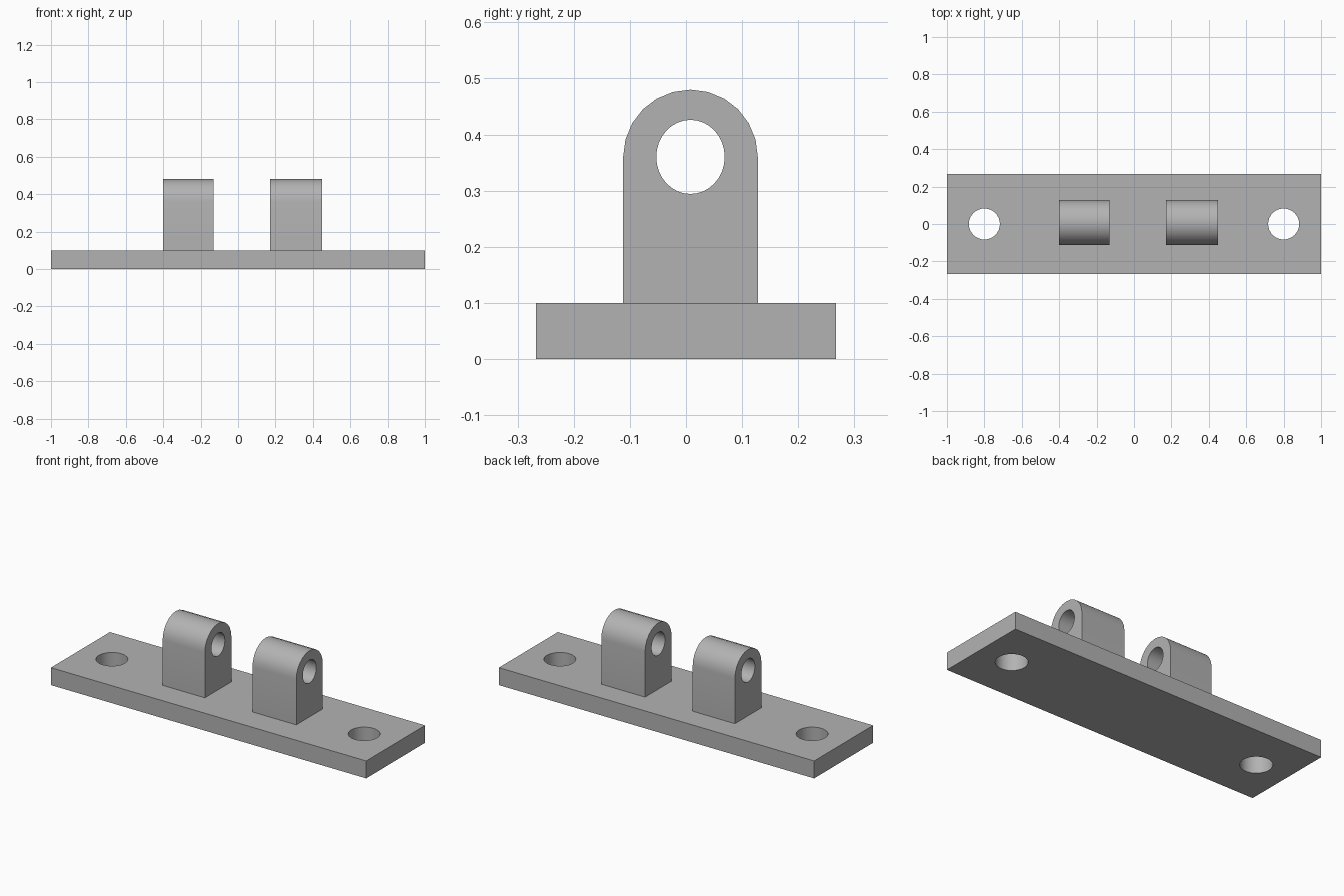
import bpy, bmesh, math
from mathutils import Matrix

cube = bpy.data.objects.get("Cube")
if cube:
    bpy.data.objects.remove(cube, do_unlink=True)

grey = bpy.data.materials.new("plain_grey")
grey.use_nodes = True
colour = (0.45, 0.45, 0.45, 1)
grey.diffuse_color = colour
grey.node_tree.nodes["Principled BSDF"].inputs["Base Color"].default_value = colour

PLATE_TOP = 0.1
LUG_Y, LUG_R, PIN_Z = 0.008, 0.12, 0.36


def make_object(name, bm):
    mesh = bpy.data.meshes.new(name)
    bmesh.ops.recalc_face_normals(bm, faces=bm.faces)
    bm.to_mesh(mesh)
    bm.free()
    mesh.materials.append(grey)
    obj = bpy.data.objects.new(name, mesh)
    bpy.context.collection.objects.link(obj)
    return obj


def drill(obj, matrix):
    """Cut a hole with a unit-radius, unit-depth cylinder placed by matrix."""
    bm = bmesh.new()
    bmesh.ops.create_cone(bm, cap_ends=True, segments=32, radius1=1, radius2=1,
                          depth=1, matrix=matrix)
    cutter = make_object("hole_cutter", bm)
    cutter.hide_render = True
    mod = obj.modifiers.new("hole", "BOOLEAN")
    mod.operation = "DIFFERENCE"
    mod.solver = "EXACT"
    mod.object = cutter
    bpy.context.view_layer.objects.active = obj
    bpy.ops.object.modifier_apply(modifier=mod.name)
    bpy.data.objects.remove(cutter, do_unlink=True)


def finish(obj):
    bpy.ops.object.select_all(action="DESELECT")
    obj.select_set(True)
    bpy.context.view_layer.objects.active = obj
    bpy.ops.object.shade_smooth_by_angle(angle=math.radians(30))


# Base plate with a screw hole near each end
bm = bmesh.new()
bmesh.ops.create_cube(bm, size=1, matrix=Matrix.Translation((0, 0, PLATE_TOP / 2))
                      @ Matrix.Diagonal((2, 0.534, PLATE_TOP, 1)))
plate = make_object("base_plate", bm)
for x in (-0.8, 0.8):
    drill(plate, Matrix.Translation((x, 0, PLATE_TOP / 2))
          @ Matrix.Diagonal((0.083, 0.083, 1, 1)))
finish(plate)


# Round-topped lugs with a slightly oval pin hole running through them
def lug(name, x0, x1):
    profile = [(LUG_Y - LUG_R, PLATE_TOP), (LUG_Y + LUG_R, PLATE_TOP)]
    for i in range(13):
        a = math.pi * i / 12
        profile.append((LUG_Y + LUG_R * math.cos(a), PIN_Z + LUG_R * math.sin(a)))
    bm = bmesh.new()
    face = bm.faces.new([bm.verts.new((x0, y, z)) for y, z in profile])
    side = bmesh.ops.extrude_face_region(bm, geom=[face])["geom"]
    bmesh.ops.translate(bm, vec=(x1 - x0, 0, 0),
                        verts=[g for g in side if isinstance(g, bmesh.types.BMVert)])
    obj = make_object(name, bm)
    drill(obj, Matrix.Translation(((x0 + x1) / 2, LUG_Y, PIN_Z))
          @ Matrix.Rotation(math.pi / 2, 4, "Y")
          @ Matrix.Diagonal((0.066, 0.061, 1, 1)))
    finish(obj)


lug("right_lug", -0.4, -0.132)
lug("left_lug", 0.17, 0.448)
